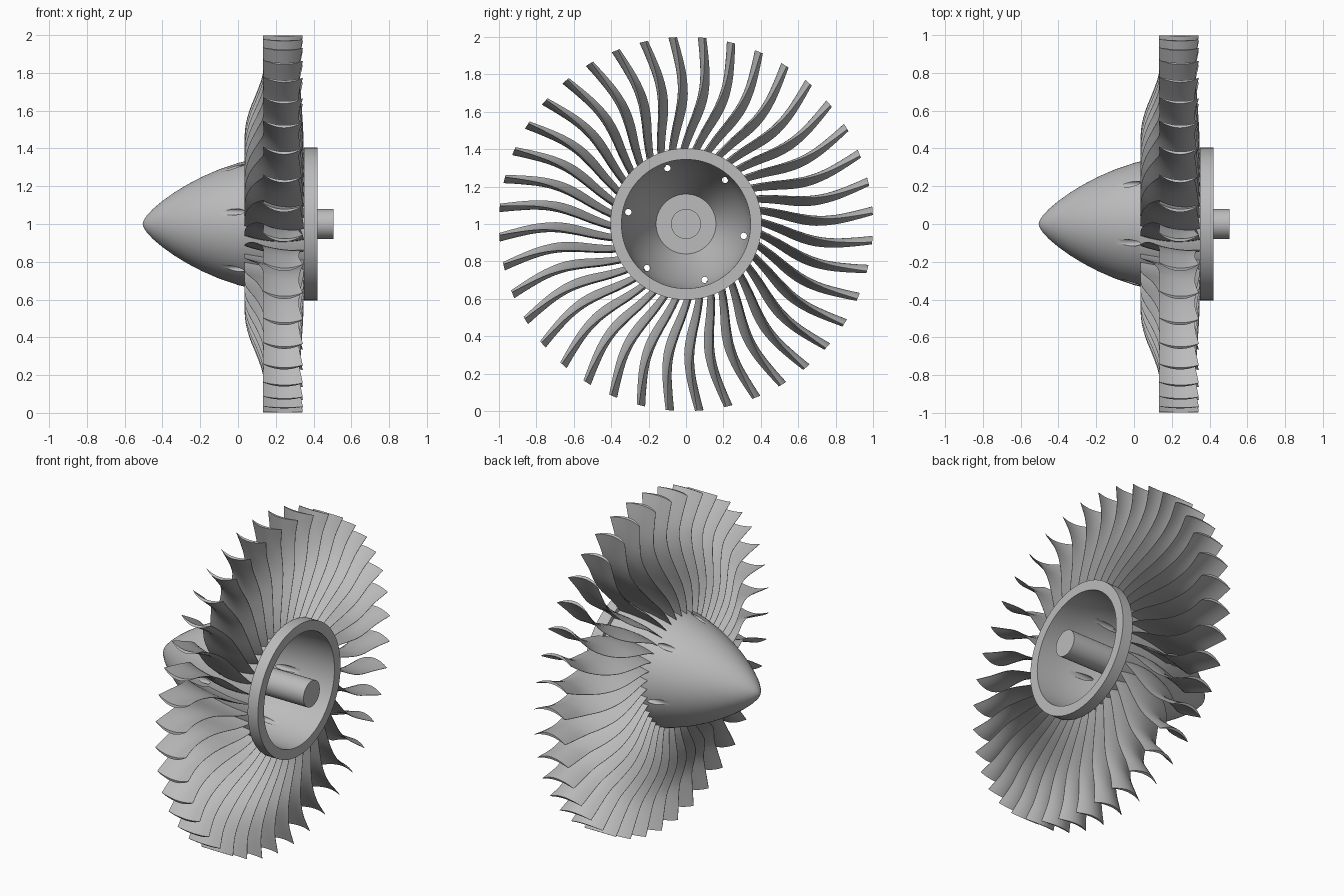
import bpy, bmesh, math
from mathutils import Vector, Matrix

if "Cube" in bpy.data.objects:
    bpy.data.objects.remove(bpy.data.objects["Cube"])

BLADES = 40
CENTRE = Vector((0, 0, 1))

metal = bpy.data.materials.new("grey metal")
metal.use_nodes = True
metal.diffuse_color = (0.5, 0.5, 0.5, 1)
metal.node_tree.nodes["Principled BSDF"].inputs["Base Color"].default_value = (0.5, 0.5, 0.5, 1)


def add_object(name, mesh, angle=0.0):
    ob = bpy.data.objects.new(name, mesh)
    bpy.context.collection.objects.link(ob)
    ob.location = CENTRE
    ob.rotation_euler.x = -angle
    return ob


def finish(bm, name):
    bmesh.ops.recalc_face_normals(bm, faces=bm.faces)
    mesh = bpy.data.meshes.new(name)
    bm.to_mesh(mesh)
    bm.free()
    mesh.materials.append(metal)
    return mesh


def smooth(ob, degrees=35):
    bpy.ops.object.select_all(action="DESELECT")
    ob.select_set(True)
    bpy.context.view_layer.objects.active = ob
    bpy.ops.object.shade_smooth_by_angle(angle=math.radians(degrees))


def lathe(name, profile, steps=96):
    """Spin (x, radius) points round the x axis."""
    bm = bmesh.new()
    verts = [bm.verts.new((x, 0, r)) for x, r in profile]
    edges = [bm.edges.new(pair) for pair in zip(verts, verts[1:])]
    bmesh.ops.spin(bm, geom=verts + edges, cent=(0, 0, 0), axis=(1, 0, 0),
                   angle=math.tau, steps=steps)
    bmesh.ops.remove_doubles(bm, verts=bm.verts, dist=0.0005)
    return add_object(name, finish(bm, name))


def curve(keys, r):
    """Smooth interpolation through (radius, value) keys."""
    i = max(j for j in range(len(keys) - 1) if j == 0 or keys[j][0] <= r)

    def slope(j):
        a, b = keys[max(j - 1, 0)], keys[min(j + 1, len(keys) - 1)]
        return (b[1] - a[1]) / (b[0] - a[0])
    (r0, v0), (r1, v1) = keys[i], keys[i + 1]
    h = r1 - r0
    t = (r - r0) / h
    return (v0 * (1 + 2 * t) * (1 - t) ** 2 + v1 * t * t * (3 - 2 * t)
            + h * (slope(i) * t * (1 - t) ** 2 - slope(i + 1) * t * t * (1 - t)))


# Hollow nose cone with rear rim
outer = [(-0.505, 0), (-0.5, 0.018), (-0.485, 0.042), (-0.45, 0.08), (-0.4, 0.122),
         (-0.34, 0.165), (-0.27, 0.208), (-0.19, 0.25), (-0.1, 0.289), (0, 0.323),
         (0.05, 0.336), (0.2, 0.362), (0.35, 0.378), (0.35, 0.405), (0.42, 0.405)]
inner = [(0.42, 0.345), (0.3, 0.343), (0.2, 0.333), (0.1, 0.312), (0, 0.282),
         (-0.1, 0.244), (-0.19, 0.203), (-0.27, 0.16), (-0.27, 0)]
hub = lathe("nose_cone", outer + inner)

# Six balance holes drilled parallel to the axis
bm = bmesh.new()
for k in range(6):
    a = math.radians(-18.4 + 60 * k)
    place = Matrix.Translation((0.05, 0.315 * math.sin(a), 0.315 * math.cos(a)))
    bmesh.ops.create_cone(bm, cap_ends=True, segments=20, radius1=0.017, radius2=0.017,
                          depth=0.5, matrix=place @ Matrix.Rotation(math.pi / 2, 4, "Y"))
drill = add_object("hole_cutter", finish(bm, "hole_cutter"))
drill.hide_render = True
cut = hub.modifiers.new("holes", "BOOLEAN")
cut.operation = "DIFFERENCE"
cut.solver = "EXACT"
cut.object = drill
bpy.context.view_layer.objects.active = hub
bpy.ops.object.modifier_apply(modifier=cut.name)
bpy.data.objects.remove(drill)
smooth(hub)

# Central shaft
smooth(lathe("shaft", [(-0.28, 0), (-0.28, 0.08), (0.505, 0.08), (0.505, 0)], 48))

# Blade shape as functions of radius
LEAD = [(0.32, 0.035), (0.5, 0.037), (0.6, 0.06), (0.7, 0.1), (0.8, 0.132), (1, 0.132)]
TRAIL = [(0.32, 0.35), (0.5, 0.345), (0.7, 0.332), (0.88, 0.323), (1, 0.343)]
SWEEP = [(0.32, -0.08), (0.4, -0.076), (0.5, -0.058), (0.6, -0.035), (0.7, -0.022),
         (0.8, -0.027), (0.9, -0.046), (1, -0.07)]
STAGGER = [(0.32, 0.02), (0.6, 0.045), (0.8, 0.03), (1, 0.01)]
CAMBER = [(0.32, 0.015), (0.6, 0.018), (1, 0.032)]
SPAN, CHORD = 20, 10


def blade_point(u, t, side):
    root = 0.325 + 0.035 * t
    r = root + (1 - root) * u
    x = curve(LEAD, r) * (1 - t) + curve(TRAIL, r) * t
    bow = 4 * t * (1 - t)
    y = (curve(SWEEP, r) + curve(STAGGER, r) * (0.5 - t) - curve(CAMBER, r) * (bow - 0.5)
         + side * (0.001 + 0.007 * bow))
    return Vector((x, r * math.sin(y / r), r * math.cos(y / r)))


bm = bmesh.new()
rings = []
for i in range(SPAN + 1):
    u = i / SPAN
    loop = [blade_point(u, j / CHORD, 1) for j in range(CHORD + 1)]
    loop += [blade_point(u, j / CHORD, -1) for j in range(CHORD, -1, -1)]
    rings.append([bm.verts.new(p) for p in loop])
count = len(rings[0])
for a, b in zip(rings, rings[1:]):
    for j in range(count):
        k = (j + 1) % count
        bm.faces.new((a[j], a[k], b[k], b[j]))
for ring in (rings[0], rings[-1]):
    for j in range(CHORD):
        bm.faces.new((ring[j], ring[j + 1], ring[-2 - j], ring[-1 - j]))
blade_mesh = finish(bm, "fan_blade")

# Ring of blades
for n in range(BLADES):
    blade = add_object(f"fan_blade_{n + 1:02d}", blade_mesh, math.tau * n / BLADES)
    if n == 0:
        smooth(blade)
